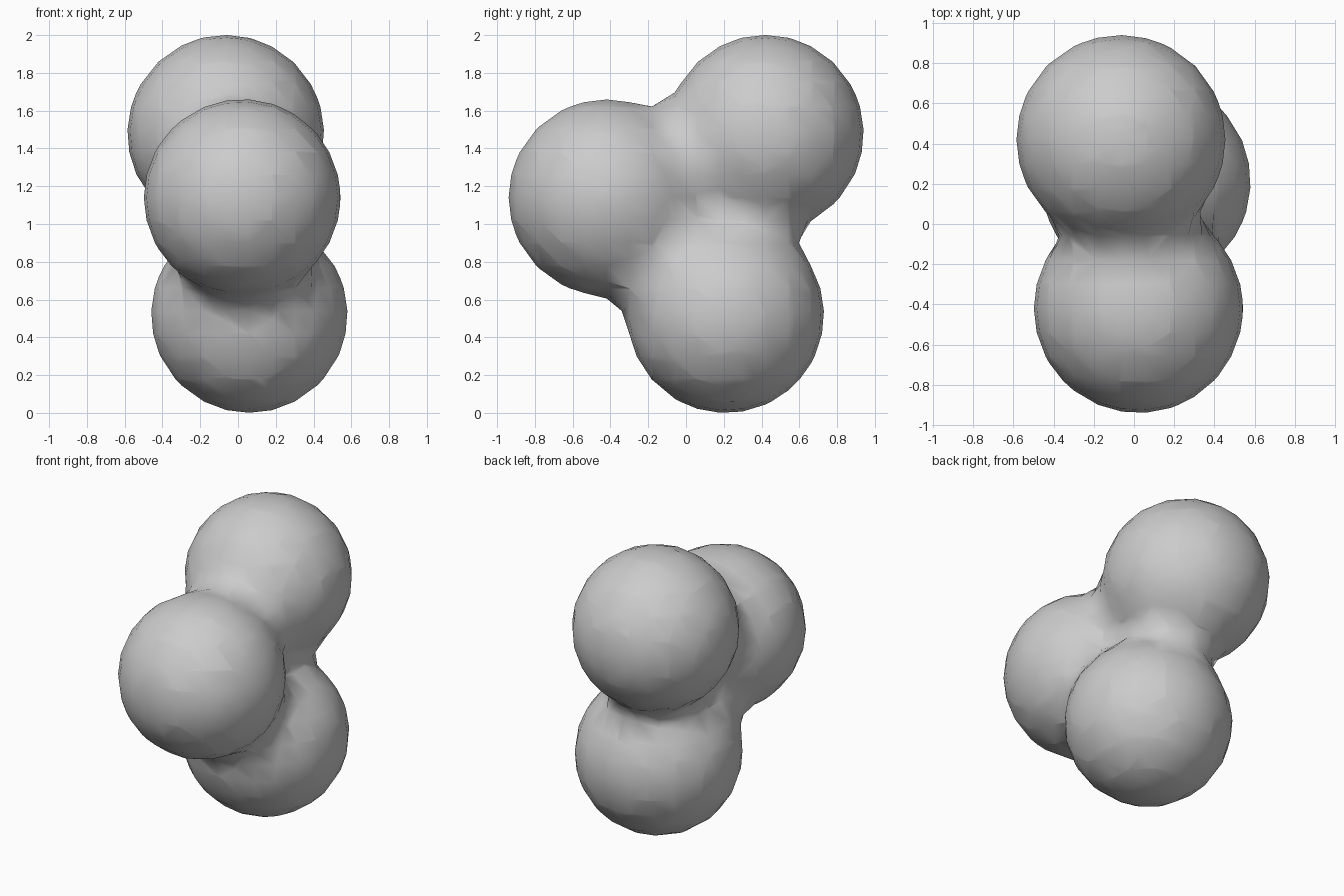
import bpy

if "Cube" in bpy.data.objects:
    bpy.data.objects.remove(bpy.data.objects["Cube"])

# Blended blob: three equal balls whose surfaces melt together
SURFACE_R = 0.52          # visible radius of each ball
FIELD_R = 0.75            # reach of each ball's blending field
centers = [
    (-0.065, 0.42, 1.48),   # upper back ball
    (0.022, -0.42, 1.14),   # middle front ball
    (0.06, 0.21, 0.52),     # lower ball
]

meta = bpy.data.metaballs.new("blob_field")
meta.threshold = 0.6
meta.resolution = 0.12
meta.render_resolution = 0.12
for c in centers:
    e = meta.elements.new(type='BALL')
    e.co = c
    e.radius = FIELD_R
    e.stiffness = meta.threshold / (1 - (SURFACE_R / FIELD_R) ** 2) ** 3

source = bpy.data.objects.new("blob_source", meta)
bpy.context.collection.objects.link(source)
bpy.context.view_layer.update()

# Freeze the blended surface into a smooth mesh
deps = bpy.context.evaluated_depsgraph_get()
mesh = bpy.data.meshes.new_from_object(source.evaluated_get(deps))
bpy.data.objects.remove(source, do_unlink=True)
mesh.name = "three_ball_blob"
for p in mesh.polygons:
    p.use_smooth = True
blob = bpy.data.objects.new("three_ball_blob", mesh)
bpy.context.collection.objects.link(blob)
